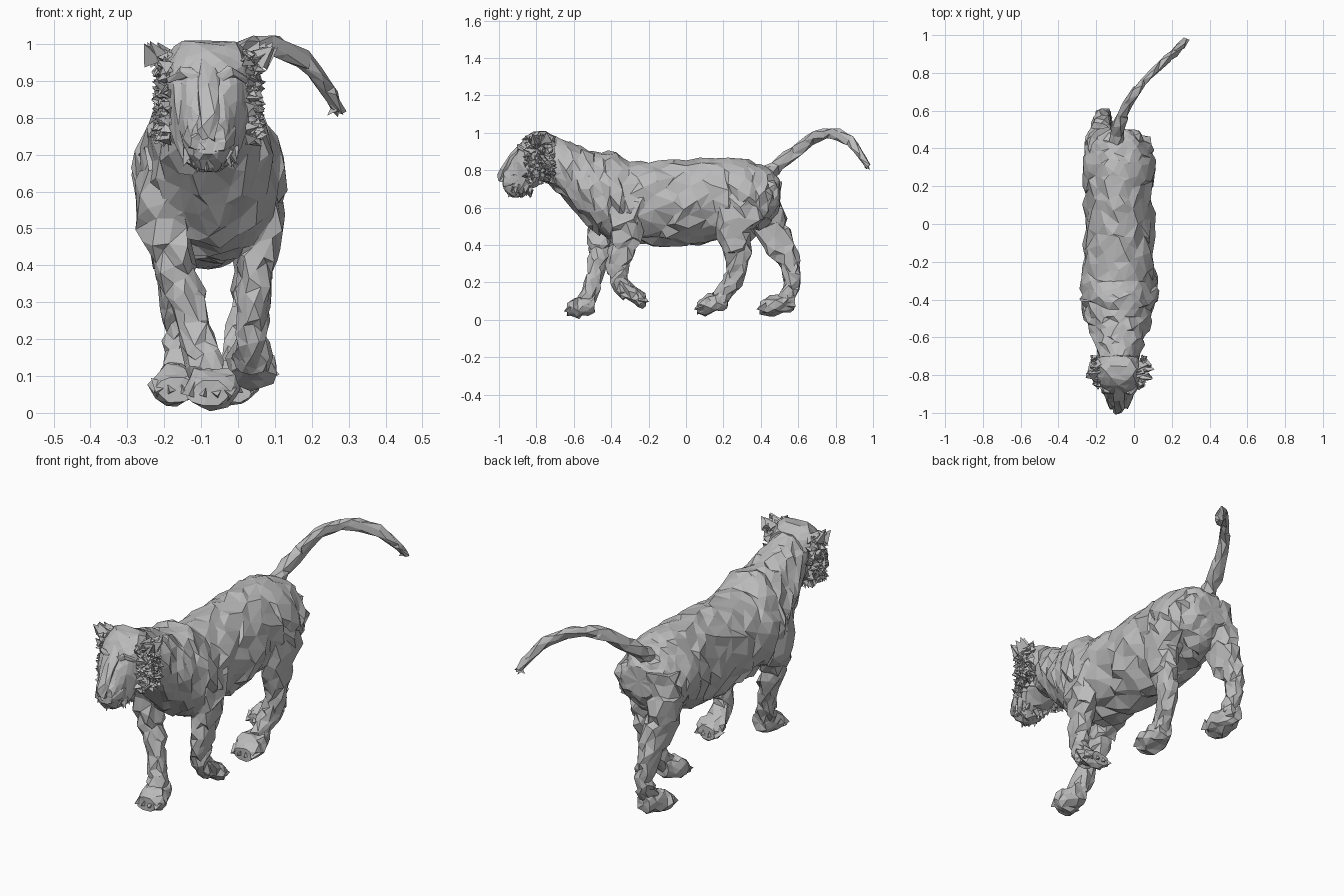
import bpy, bmesh, math, random
from mathutils import Vector

random.seed(7)
fur = bpy.data.materials.new("grey_fur")
fur.diffuse_color = (0.5, 0.5, 0.5, 1)
CX = -0.08  # centre line of the body


def finish(bm, name):
    bmesh.ops.triangulate(bm, faces=bm.faces[:])
    bmesh.ops.recalc_face_normals(bm, faces=bm.faces[:])
    me = bpy.data.meshes.new(name)
    bm.to_mesh(me)
    bm.free()
    me.materials.append(fur)
    ob = bpy.data.objects.new(name, me)
    bpy.context.collection.objects.link(ob)
    return ob


def spline(rows, steps):
    """Catmull-Rom resampling of rows (x, y, z, half width, half depth)."""
    out, n = [], len(rows)
    for i in range(n - 1):
        p = [rows[max(0, min(n - 1, i + k))] for k in (-1, 0, 1, 2)]
        for s in range(steps):
            t = s / steps
            out.append([0.5 * (2 * b + (c - a) * t + (2 * a - 5 * b + 4 * c - d) * t * t
                               + (3 * b - a - 3 * c + d) * t ** 3) for a, b, c, d in zip(*p)])
    return out + [list(rows[-1])]


def loft(name, rows, sides, steps, rough, upright=False, slide=0.2, top=0.0, low=0.0, power=0.85):
    """Faceted tube through the rows, with uneven fur; top and low narrow the upper and lower half."""
    rows = spline(rows, steps)
    bm = bmesh.new()
    rings = []
    for i, r in enumerate(rows):
        c = Vector(r[:3])
        tan = Vector(rows[min(i + 1, len(rows) - 1)][:3]) - Vector(rows[max(i - 1, 0)][:3])
        u = Vector((1, 0, 0))
        v = Vector((0, 0, 1)) if upright else tan.cross(u).normalized()
        ring = []
        for k in range(sides):
            a = math.tau * (k + 0.5 * (i % 2)) / sides
            ca, sa = math.cos(a), math.sin(a)
            f = 1 + random.uniform(-rough, rough) * (1 - 0.6 * max(0, sa) * (top > 0))
            narrow = 1 - top * max(0, sa) - low * max(0, -sa)
            p = c + u * r[3] * f * narrow * math.copysign(abs(ca) ** power, ca) \
                + v * r[4] * f * math.copysign(abs(sa) ** power, sa)
            p += tan * random.uniform(-slide, slide)
            ring.append(bm.verts.new(p))
        rings.append(ring)
    for a, b in zip(rings, rings[1:]):
        for k in range(sides):
            bm.faces.new((a[k], a[(k + 1) % sides], b[(k + 1) % sides], b[k]))
    for ring, r in ((rings[0], rows[0]), (rings[-1], rows[-1])):
        tip = bm.verts.new(r[:3])
        for k in range(sides):
            bm.faces.new((ring[k], ring[(k + 1) % sides], tip))
    return finish(bm, name)


def tufts(name, roots):
    """Small pyramids of fur: (root, direction, length, width)."""
    bm = bmesh.new()
    for root, d, length, w in roots:
        d = d.normalized()
        u = d.orthogonal().normalized()
        v = d.cross(u)
        turn = random.uniform(0, 2)
        base = [bm.verts.new(root + (u * math.cos(turn + k * 2.094) + v * math.sin(turn + k * 2.094)) * w)
                for k in range(3)]
        tip = bm.verts.new(root + d * length)
        for k in range(3):
            bm.faces.new((base[k], base[(k + 1) % 3], tip))
        bm.faces.new(base)
    return finish(bm, name)


# Torso and neck: y, top, bottom, half width
torso = [(-0.76, 0.99, 0.74, 0.10), (-0.68, 0.975, 0.68, 0.12), (-0.58, 0.93, 0.57, 0.15),
         (-0.48, 0.895, 0.46, 0.185), (-0.39, 0.90, 0.425, 0.20), (-0.28, 0.845, 0.415, 0.198),
         (-0.1, 0.85, 0.41, 0.188), (0.1, 0.862, 0.415, 0.183), (0.25, 0.865, 0.44, 0.182),
         (0.37, 0.84, 0.48, 0.182), (0.45, 0.80, 0.52, 0.155), (0.50, 0.75, 0.60, 0.09)]
loft("torso", [(CX, y, (t + b) / 2, w, (t - b) / 2) for y, t, b, w in torso], 20, 3, 0.10, True, 0.3, 0.18, 0.12, 0.9)

# Head: y, top, bottom, half width
head = [(-0.70, 0.98, 0.77, 0.10), (-0.76, 1.01, 0.74, 0.125), (-0.82, 1.005, 0.70, 0.12),
        (-0.87, 0.96, 0.66, 0.10), (-0.905, 0.90, 0.65, 0.08), (-0.94, 0.84, 0.665, 0.062),
        (-0.975, 0.79, 0.70, 0.045)]
loft("head", [(CX, y, (t + b) / 2, w, (t - b) / 2) for y, t, b, w in head], 14, 2, 0.06, True, low=0.2, power=0.7)

# Nose bridge, muzzle cheeks and brows
loft("nose", [(CX, -0.86, 0.94, 0.03, 0.02), (CX, -0.93, 0.86, 0.03, 0.025),
              (CX, -0.985, 0.785, 0.032, 0.02), (CX, -0.99, 0.745, 0.018, 0.015)], 6, 1, 0.08)
for s, side in ((-1, "right"), (1, "left")):
    loft(side + "_muzzle", [(CX + s * 0.035, -0.88, 0.76, 0.04, 0.04), (CX + s * 0.032, -0.94, 0.745, 0.04, 0.04),
                            (CX + s * 0.025, -0.975, 0.735, 0.025, 0.025)], 7, 1, 0.12, True)
    loft(side + "_brow", [(CX + s * 0.03, -0.90, 0.91, 0.014, 0.012), (CX + s * 0.06, -0.895, 0.925, 0.02, 0.016),
                          (CX + s * 0.095, -0.86, 0.905, 0.014, 0.012)], 5, 1, 0.1, True)

# Ears, cheek fur and chin fur
ears, cheeks, chin = [], [], []
for s in (-1, 1):
    for k in range(9):
        root = Vector((CX + s * random.uniform(0.10, 0.145), random.uniform(-0.81, -0.74), 0.955))
        ears.append((root, Vector((s * random.uniform(0.4, 1.2), random.uniform(-0.4, 0.2), 0.8)), 0.06, 0.036))
    for k in range(130):
        z = random.uniform(0.74, 0.97)
        y = random.uniform(-0.86, -0.71)
        root = Vector((CX + s * (0.122 - 0.35 * max(0, -0.8 - y)), y, z))
        cheeks.append((root, Vector((s, random.uniform(-0.9, 0.9), random.uniform(-0.9, 0.7))),
                       random.uniform(0.022, 0.04), 0.021))
for k in range(50):
    root = Vector((CX + random.uniform(-0.075, 0.075), random.uniform(-0.94, -0.83), 0.685))
    root.z += 0.5 * abs(root.x - CX)
    chin.append((root, Vector((random.uniform(-0.6, 0.6), random.uniform(-0.5, 0.3), -1)),
                 random.uniform(0.025, 0.05), 0.019))
tufts("ears", ears)
tufts("cheek_fur", cheeks)
tufts("chin_fur", chin)

# Legs, from the top down to the ankle: x, y, z, half width, half depth
legs = {
    "front_right_leg": [(-0.19, -0.42, 0.70, 0.07, 0.12), (-0.20, -0.44, 0.55, 0.072, 0.10),
                        (-0.18, -0.46, 0.42, 0.062, 0.065), (-0.14, -0.475, 0.30, 0.052, 0.05),
                        (-0.10, -0.505, 0.17, 0.046, 0.045), (-0.08, -0.54, 0.09, 0.05, 0.045)],
    "front_left_leg": [(0.03, -0.33, 0.70, 0.07, 0.12), (0.065, -0.32, 0.55, 0.06, 0.10),
                       (0.055, -0.33, 0.42, 0.05, 0.085), (0.045, -0.365, 0.30, 0.045, 0.06),
                       (0.04, -0.355, 0.20, 0.042, 0.048), (0.035, -0.31, 0.13, 0.046, 0.042)],
    "rear_left_leg": [(0.01, 0.32, 0.72, 0.07, 0.13), (0.045, 0.285, 0.57, 0.065, 0.12),
                      (0.045, 0.265, 0.44, 0.055, 0.09), (0.025, 0.28, 0.30, 0.045, 0.06),
                      (0.005, 0.24, 0.19, 0.042, 0.05), (-0.01, 0.17, 0.10, 0.048, 0.045)],
    "rear_right_leg": [(-0.165, 0.40, 0.72, 0.075, 0.105), (-0.185, 0.43, 0.57, 0.065, 0.095),
                       (-0.18, 0.475, 0.44, 0.055, 0.085), (-0.165, 0.55, 0.30, 0.042, 0.055),
                       (-0.16, 0.565, 0.20, 0.04, 0.045), (-0.16, 0.53, 0.10, 0.045, 0.045)],
}
for name, rows in legs.items():
    loft(name, rows, 10, 3, 0.2, slide=0.3)

# Paws: x, heel y, toe y, lift of the heel, base height
paws = {"front_right_paw": (-0.075, -0.49, -0.635, 0.02, 0.01), "front_left_paw": (0.035, -0.36, -0.215, 0.07, 0.06),
        "rear_left_paw": (-0.015, 0.22, 0.06, 0.03, 0.02), "rear_right_paw": (-0.165, 0.58, 0.395, 0.02, 0.02)}
for name, (x, heel, toe, lift, z) in paws.items():
    d = toe - heel
    loft(name, [(x, heel, z + 0.055 + lift, 0.04, 0.045), (x, heel + d * 0.4, z + 0.055 + lift * 0.5, 0.058, 0.055),
                (x, heel + d * 0.75, z + 0.055, 0.068, 0.052), (x, toe, z + 0.045, 0.052, 0.033)],
         10, 2, 0.2, True)
    # Toes
    tufts(name.replace("paw", "toes"),
          [(Vector((x + k * 0.03, toe - math.copysign(0.03, d), z + 0.05)),
            Vector((k * 0.2, math.copysign(1, d), -0.3)), 0.05, 0.036) for k in (-1.5, -0.5, 0.5, 1.5)])

# Tail with a ragged tip
loft("tail", [(-0.09, 0.42, 0.77, 0.045, 0.045), (-0.085, 0.50, 0.83, 0.04, 0.038),
              (-0.05, 0.60, 0.91, 0.03, 0.035), (0.0, 0.69, 0.975, 0.028, 0.032),
              (0.07, 0.77, 0.995, 0.025, 0.03), (0.16, 0.86, 0.968, 0.025, 0.03),
              (0.225, 0.92, 0.90, 0.026, 0.026), (0.27, 0.97, 0.825, 0.017, 0.017)], 6, 2, 0.18, slide=0.3)
tufts("tail_tip", [(Vector((0.265, 0.965, 0.825)), Vector(d), 0.03, 0.015)
                   for d in ((0.5, 0.3, -0.4), (0.2, 0.6, -0.8), (-0.6, 0, -0.5))])
